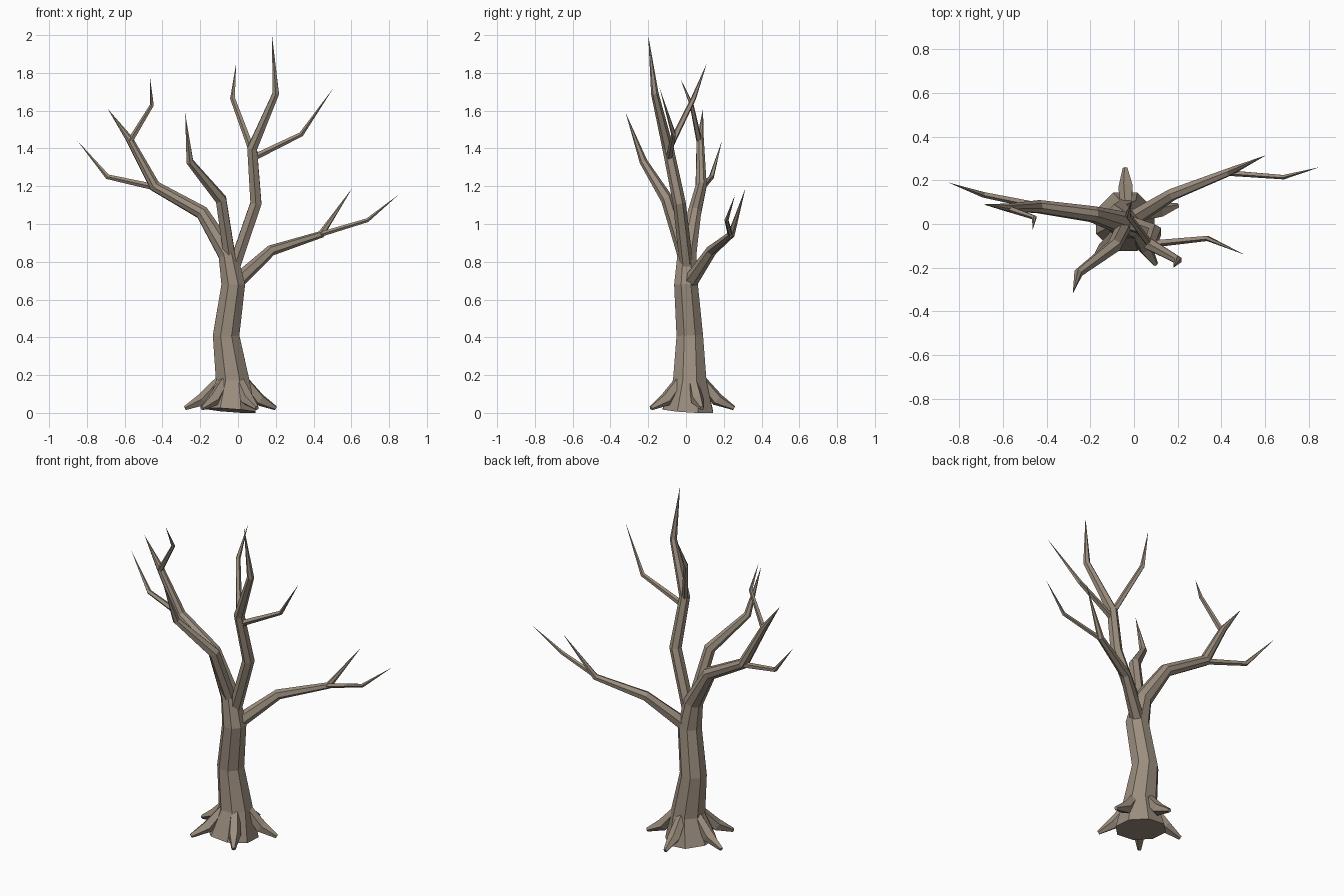
import bpy, bmesh, math
from mathutils import Vector

cube = bpy.data.objects.get("Cube")
if cube:
    bpy.data.objects.remove(cube, do_unlink=True)

bark = bpy.data.materials.new("grey_brown_bark")
bark.use_nodes = True
COLOUR = (0.33, 0.27, 0.21, 1)
bark.diffuse_color = COLOUR
bark.node_tree.nodes["Principled BSDF"].inputs["Base Color"].default_value = COLOUR


def limb(name, path, sides=6):
    """Tapered faceted tube through (x, y, z, radius) points; radius 0 makes a pointed tip."""
    bm = bmesh.new()
    pts = [Vector(p[:3]) for p in path]
    rings = []
    side = Vector((1, 0, 0))
    for i, p in enumerate(pts):
        before = (p - pts[i - 1]).normalized() if i else Vector()
        after = (pts[i + 1] - p).normalized() if i < len(pts) - 1 else Vector()
        axis = (before + after).normalized()
        # carry the side direction along so the tube does not twist
        if i == 0 and abs(axis.x) > 0.8:
            side = Vector((0, 1, 0))
        side = (side - axis * side.dot(axis)).normalized()
        up = axis.cross(side)
        r = path[i][3]
        if r == 0:
            rings.append([bm.verts.new(p)])
            continue
        ring = []
        for k in range(sides):
            a = math.tau * (k + 0.5) / sides
            ring.append(bm.verts.new(p + r * (math.cos(a) * side + math.sin(a) * up)))
        rings.append(ring)
    for low, high in zip(rings, rings[1:]):
        for k in range(sides):
            n = (k + 1) % sides
            if len(high) == 1:
                bm.faces.new((low[k], low[n], high[0]))
            else:
                bm.faces.new((low[k], low[n], high[n], high[k]))
    bm.faces.new(rings[0][::-1])
    if len(rings[-1]) > 1:
        bm.faces.new(rings[-1])
    bmesh.ops.recalc_face_normals(bm, faces=bm.faces)
    mesh = bpy.data.meshes.new(name)
    bm.to_mesh(mesh)
    bm.free()
    mesh.materials.append(bark)
    obj = bpy.data.objects.new(name, mesh)
    bpy.context.collection.objects.link(obj)


# trunk running on into the right-hand main branch
limb("trunk", [(-.04, .01, .013, .145), (-.028, .02, .17, .096), (-.063, .02, .41, .076),
               (-.025, 0, .68, .068), (-.055, .005, .84, .054), (-.19, .045, 1.06, .038),
               (-.44, .08, 1.2, .031), (-.575, .075, 1.45, .02), (-.69, .09, 1.61, 0)], 8)
limb("right_lower_twig", [(-.42, .08, 1.19, .018), (-.69, .135, 1.25, .014), (-.85, .19, 1.44, 0)], 5)
limb("right_upper_twig", [(-.57, .07, 1.44, .016), (-.455, .03, 1.63, .011), (-.465, -.03, 1.77, 0)], 5)

# short front branch
limb("front_branch", [(-.04, 0, .8, .035), (-.09, -.1, 1.13, .033),
                      (-.255, -.225, 1.33, .021), (-.28, -.32, 1.59, 0)])

# tall middle branch with two twigs
limb("tall_branch", [(-.025, .005, .76, .036), (.095, -.035, 1.11, .034), (.075, -.095, 1.4, .03),
                     (.2, -.165, 1.69, .02), (.18, -.2, 2.0, 0)])
limb("tall_outer_twig", [(.08, -.09, 1.35, .018), (.335, -.065, 1.475, .013), (.505, -.14, 1.72, 0)], 5)
limb("tall_inner_twig", [(.07, -.09, 1.4, .018), (-.028, .04, 1.665, .014), (-.01, .11, 1.85, 0)], 5)

# low left branch with one twig
limb("left_branch", [(-.01, .02, .69, .04), (.175, .135, .86, .029),
                     (.44, .24, .945, .019), (.605, .315, 1.19, 0)])
limb("left_twig", [(.42, .235, .94, .014), (.685, .215, 1.02, .011), (.85, .26, 1.155, 0)], 5)

# roots spreading from the foot of the trunk
ROOTS = {"right_root": (-.28, .06), "front_right_root": (-.19, -.18), "front_left_root": (.1, -.185),
         "left_root": (.2, .085), "back_root": (-.04, .255)}
foot = Vector((-.03, .02, 0))
for name, (x, y) in ROOTS.items():
    tip = Vector((x, y, 0))
    out = (tip - foot).normalized()
    top = foot + out * .065
    knee = foot.lerp(tip, .62)
    limb(name, [(top.x, top.y, .17, .028), (knee.x, knee.y, .07, .036), (x, y, .025, .012)], 5)
